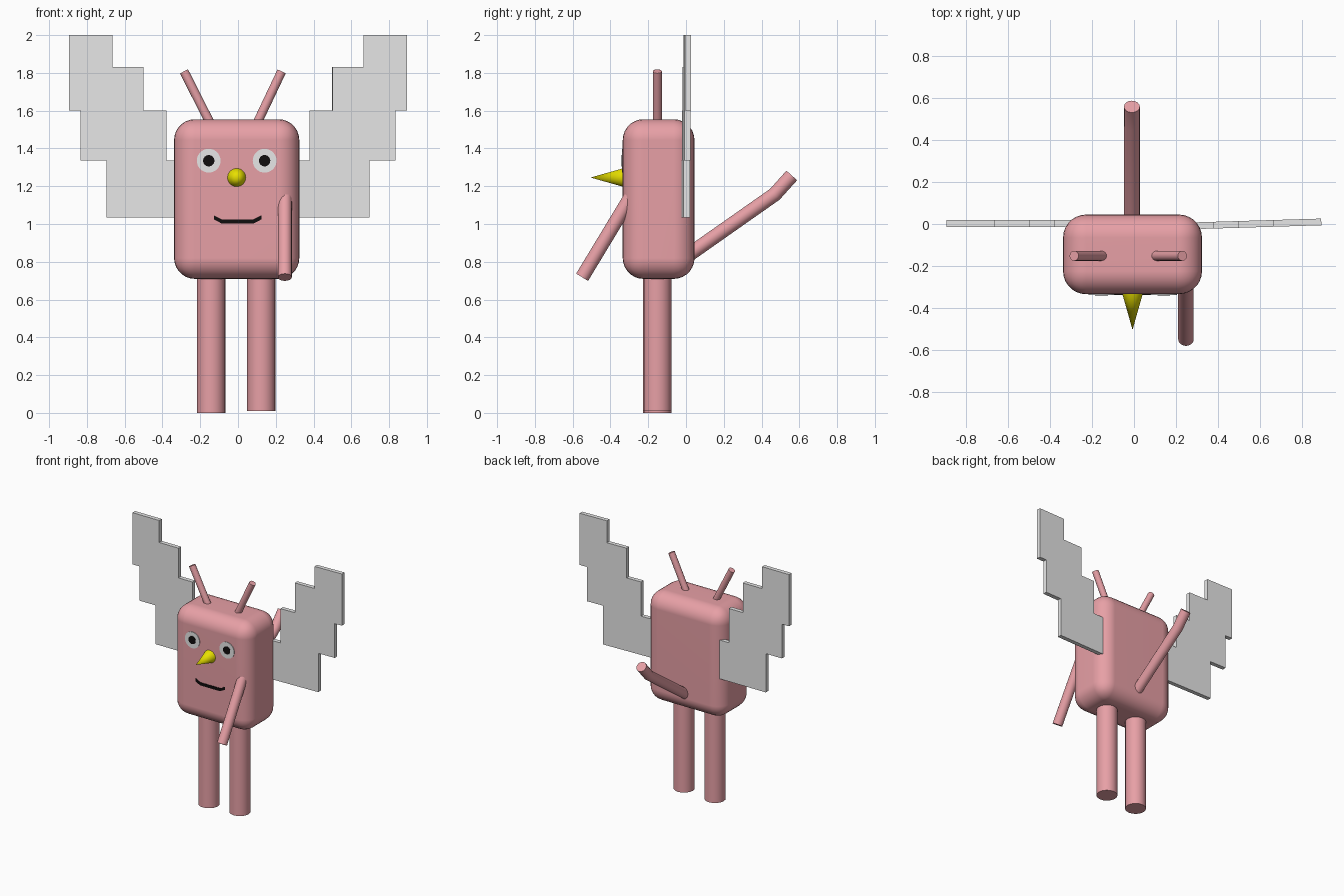
import bpy
import bmesh
import math
from mathutils import Matrix, Vector

cube = bpy.data.objects.get("Cube")
if cube:
    bpy.data.objects.remove(cube, do_unlink=True)


def material(name, rgb):
    mat = bpy.data.materials.new(name)
    mat.use_nodes = True
    mat.diffuse_color = (*rgb, 1)
    mat.node_tree.nodes["Principled BSDF"].inputs["Base Color"].default_value = (*rgb, 1)
    return mat


PINK = material("pink skin", (0.8, 0.35, 0.38))
GREY = material("light grey", (0.8, 0.8, 0.8))
YELLOW = material("yellow", (0.8, 0.74, 0.0))
BLACK = material("black", (0.005, 0.004, 0.004))


def smooth(obj):
    bpy.ops.object.select_all(action='DESELECT')
    obj.select_set(True)
    bpy.context.view_layer.objects.active = obj
    bpy.ops.object.shade_smooth_by_angle(angle=math.radians(35))


def finish(name, bm, mat):
    bmesh.ops.recalc_face_normals(bm, faces=bm.faces)
    mesh = bpy.data.meshes.new(name)
    bm.to_mesh(mesh)
    bm.free()
    mesh.materials.append(mat)
    obj = bpy.data.objects.new(name, mesh)
    bpy.context.collection.objects.link(obj)
    return obj


def tube(name, points, radius, mat=PINK):
    """Round capped bar swept along a path."""
    curve = bpy.data.curves.new(name, 'CURVE')
    curve.dimensions = '3D'
    curve.bevel_depth = radius
    curve.bevel_resolution = 6
    curve.use_fill_caps = True
    spline = curve.splines.new('POLY')
    spline.points.add(len(points) - 1)
    for p, co in zip(spline.points, points):
        p.co = (*co, 1)
    curve.materials.append(mat)
    obj = bpy.data.objects.new(name, curve)
    bpy.context.collection.objects.link(obj)
    bpy.ops.object.select_all(action='DESELECT')
    obj.select_set(True)
    bpy.context.view_layer.objects.active = obj
    bpy.ops.object.convert(target='MESH')
    smooth(bpy.context.view_layer.objects.active)


def cone(name, x, z, back, front, r_back, r_front, mat):
    """Disc or cone whose axis points to the front."""
    bm = bmesh.new()
    place = Matrix.Translation((x, (back + front) / 2, z)) @ Matrix.Rotation(math.pi / 2, 4, 'X')
    bmesh.ops.create_cone(bm, cap_ends=True, segments=32, radius1=r_back,
                          radius2=r_front, depth=back - front, matrix=place)
    smooth(finish(name, bm, mat))


def plate(name, outline, y, thickness, mat):
    """Flat x-z outline given thickness along y."""
    bm = bmesh.new()
    face = bm.faces.new([bm.verts.new((x, y - thickness / 2, z)) for x, z in outline])
    moved = bmesh.ops.extrude_face_region(bm, geom=[face])["geom"]
    verts = [v for v in moved if isinstance(v, bmesh.types.BMVert)]
    bmesh.ops.translate(bm, verts=verts, vec=(0, thickness, 0))
    return finish(name, bm, mat)


# Body: rounded box
bm = bmesh.new()
bmesh.ops.create_cube(bm, size=1)
bmesh.ops.scale(bm, vec=(0.663, 0.38, 0.845), verts=bm.verts)
bmesh.ops.translate(bm, vec=(-0.007, -0.145, 1.132), verts=bm.verts)
bmesh.ops.bevel(bm, geom=bm.edges[:], offset=0.11, segments=7, profile=0.5, affect='EDGES')
body = finish("body", bm, PINK)
smooth(body)
body.modifiers.new("flat sides", 'WEIGHTED_NORMAL')

# Legs, arm, tail and antennae
tube("right_leg", [(-0.142, -0.152, 0), (-0.142, -0.152, 0.8)], 0.075)
tube("left_leg", [(0.123, -0.152, 0.01), (0.123, -0.152, 0.8)], 0.075)
tube("arm", [(0.248, -0.55, 0.718), (0.248, -0.25, 1.214)], 0.037)
tube("tail", [(-0.01, -0.06, 0.785), (-0.01, 0.47, 1.157), (-0.01, 0.56, 1.257)], 0.038)
tube("right_antenna", [(-0.13, -0.152, 1.5), (-0.286, -0.152, 1.808)], 0.024)
tube("left_antenna", [(0.085, -0.152, 1.5), (0.231, -0.152, 1.808)], 0.024)

# Face
for side, x in (("right", -0.155), ("left", 0.141)):
    cone(side + "_eye", x, 1.335, -0.33, -0.339, 0.063, 0.063, GREY)
    cone(side + "_pupil", x, 1.335, -0.334, -0.342, 0.03, 0.03, BLACK)
cone("nose", -0.007, 1.246, -0.325, -0.505, 0.051, 0, YELLOW)

lip = [(-0.126, 1.034), (-0.087, 1.014), (0.083, 1.014), (0.125, 1.036)]
outline = [(x, z - 0.011) for x, z in lip] + [(x, z + 0.011) for x, z in reversed(lip)]
plate("mouth", outline, -0.335, 0.009, BLACK)

# Stepped wings
steps = [(0.2, 1.035), (0.696, 1.035), (0.696, 1.335), (0.834, 1.335), (0.834, 1.6),
         (0.894, 1.6), (0.894, 2.0), (0.665, 2.0), (0.665, 1.83), (0.499, 1.83),
         (0.499, 1.6), (0.379, 1.6), (0.379, 1.335), (0.2, 1.335)]
plate("right_wing", [(-x, z) for x, z in steps], 0.002, 0.032, GREY)
left_wing = plate("left_wing", steps, 0, 0.032, GREY)
left_wing.location = Vector((0, -0.017, 0))
left_wing.rotation_euler.z = 0.03
